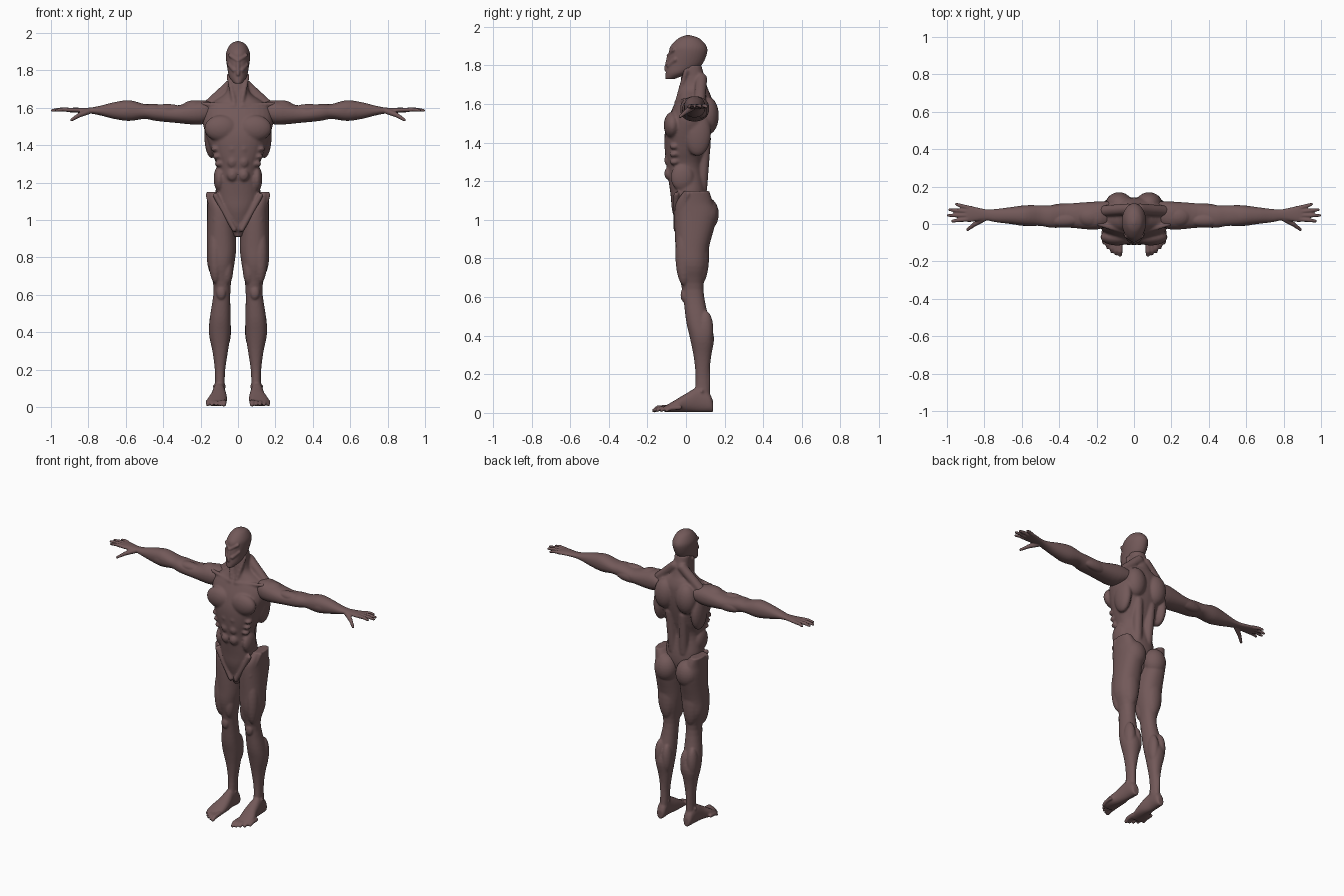
import bpy, bmesh, math
from mathutils import Vector, Matrix

cube = bpy.data.objects.get("Cube")
if cube:
    bpy.data.objects.remove(cube, do_unlink=True)

SKIN = (.17, .1, .1, 1)
skin = bpy.data.materials.new("mauve_brown_skin")
skin.use_nodes = True
skin.diffuse_color = SKIN
shader = skin.node_tree.nodes["Principled BSDF"]
shader.inputs["Base Color"].default_value = SKIN
shader.inputs["Roughness"].default_value = .7


def body(z, half, front, back):
    """Symmetrical section of the trunk or head."""
    return z, -half, half, front, back


def limb(z, inner, outer, front, back):
    """Section of an upright limb."""
    return z, inner, outer, front, back


def reach(x, front, back, low, high):
    """Section of an outstretched limb."""
    return x, front, back, low, high


def sole(y, inner, outer, high):
    """Section of a foot resting on the ground."""
    return y, inner, outer, .004, high


def catmull(a, b, c, d, t):
    """Smooth interpolation between sections b and c."""
    return [q + t / 2 * (r - p + t * (2 * p - 5 * q + 4 * r - s + t * (3 * (q - r) + s - p)))
            for p, q, r, s in zip(a, b, c, d)]


class Part:
    """Pieces that are fused into one smooth object."""

    def __init__(self, name, sides=(1,)):
        self.name = name
        self.sides = sides
        self.bm = bmesh.new()

    def loft(self, sections, axis, count=32, steps=4, power=.9):
        """Closed skin over sections along an axis, with slightly squared ellipses."""
        order = {"x": (1, 2, 0), "y": (0, 2, 1), "z": (0, 1, 2)}[axis]
        padded = [sections[0], *sections, sections[-1]]
        fine = [catmull(*padded[i:i + 4], k / steps)
                for i in range(len(sections) - 1) for k in range(steps)]
        fine.append(sections[-1])
        rings = []
        for position, low_u, high_u, low_v, high_v in fine:
            ring = []
            for j in range(count):
                angle = math.tau * j / count
                c, s = (math.copysign(abs(f(angle)) ** power, f(angle))
                        for f in (math.cos, math.sin))
                point = Vector()
                point[order[0]] = (low_u + high_u + c * (high_u - low_u)) / 2
                point[order[1]] = (low_v + high_v + s * (high_v - low_v)) / 2
                point[order[2]] = position
                ring.append(self.bm.verts.new(point))
            rings.append(ring)
        for low, high in zip(rings, rings[1:]):
            for j in range(count):
                k = (j + 1) % count
                self.bm.faces.new((low[j], low[k], high[k], high[j]))
        self.bm.faces.new(rings[0])
        self.bm.faces.new(rings[-1])

    def muscle(self, at, wide, deep, tall):
        """Ellipsoid bulge."""
        for side in self.sides:
            place = Matrix.Translation((side * at[0], at[1], at[2]))
            bmesh.ops.create_uvsphere(self.bm, u_segments=24, v_segments=14, radius=1,
                                      matrix=place @ Matrix.Diagonal((wide, deep, tall, 1)))

    def cord(self, start, end, thick, taper=1):
        """Tapered rod with rounded ends."""
        thin = thick * taper
        self.muscle(start, thick, thick, thick)
        self.muscle(end, thin, thin, thin)
        for side in self.sides:
            a, b = (Vector((side * p[0], p[1], p[2])) for p in (start, end))
            turn = (b - a).to_track_quat("Z", "Y").to_matrix().to_4x4()
            bmesh.ops.create_cone(self.bm, cap_ends=True, segments=16, radius1=thick,
                                  radius2=thin, depth=(b - a).length,
                                  matrix=Matrix.Translation((a + b) / 2) @ turn)

    def finish(self, voxel, mirrored=False, relax=3):
        """Fuse and soften the pieces."""
        if mirrored:
            bmesh.ops.scale(self.bm, vec=(-1, 1, 1), verts=self.bm.verts)
        bmesh.ops.recalc_face_normals(self.bm, faces=self.bm.faces)
        mesh = bpy.data.meshes.new(self.name)
        self.bm.to_mesh(mesh)
        self.bm.free()
        mesh.materials.append(skin)
        obj = bpy.data.objects.new(self.name, mesh)
        bpy.context.collection.objects.link(obj)
        fuse = obj.modifiers.new("fuse", "REMESH")
        fuse.mode = "VOXEL"
        fuse.voxel_size = voxel
        fuse.use_smooth_shade = True
        soften = obj.modifiers.new("soften", "SMOOTH")
        soften.iterations = relax


# Torso with neck and pelvis wedge
torso = Part("torso", sides=(1, -1))
torso.loft([
    body(z=.91, half=.02, front=-.03, back=.04),
    body(z=1.04, half=.09, front=-.07, back=.1),
    body(z=1.13, half=.12, front=-.08, back=.11),
    body(z=1.27, half=.11, front=-.1, back=.09),
    body(z=1.36, half=.14, front=-.11, back=.11),
    body(z=1.45, half=.17, front=-.11, back=.13),
    body(z=1.53, half=.19, front=-.09, back=.14),
    body(z=1.6, half=.18, front=-.06, back=.14),
    body(z=1.64, half=.12, front=-.04, back=.13),
    body(z=1.69, half=.06, front=-.03, back=.11),
    body(z=1.8, half=.05, front=-.02, back=.08)], axis="z")
chest, blade, lat, flank = (.09, -.07, 1.49), (.08, .11, 1.54), (.14, .06, 1.45), (.1, -.02, 1.22)
torso.muscle(chest, wide=.09, deep=.045, tall=.07)
torso.muscle(blade, wide=.07, deep=.06, tall=.1)
torso.muscle(lat, wide=.04, deep=.07, tall=.12)
torso.muscle(flank, wide=.03, deep=.06, tall=.07)
torso.cord(start=(.04, .08, 1.16), end=(.05, .1, 1.42), thick=.03)     # lower back
torso.cord(start=(.03, .08, 1.73), end=(.16, .07, 1.61), thick=.03)    # neck slope
torso.cord(start=(.02, -.05, 1.61), end=(.19, 0, 1.62), thick=.012)    # collarbone
torso.cord(start=(.05, 0, 1.77), end=(.02, -.04, 1.63), thick=.013)    # neck cord
torso.cord(start=(.12, -.05, 1.13), end=(.02, -.05, .95), thick=.015)  # groin line
for row in range(3):
    torso.muscle((.03, -.085, 1.38 - .07 * row), wide=.03, deep=.028, tall=.034)          # belly
    torso.muscle((.12 - .01 * row, -.06, 1.38 - .04 * row), wide=.025, deep=.025, tall=.016)  # ribs
torso.finish(voxel=.007, relax=4)

# Head with masked face
head = Part("head", sides=(1, -1))
head.loft([
    body(z=1.73, half=.02, front=-.107, back=-.06),
    body(z=1.76, half=.045, front=-.105, back=.02),
    body(z=1.8, half=.055, front=-.1, back=.08),
    body(z=1.86, half=.064, front=-.09, back=.108),
    body(z=1.9, half=.062, front=-.08, back=.106),
    body(z=1.94, half=.04, front=-.04, back=.07),
    body(z=1.957, half=.006, front=0, back=.02)], axis="z", power=1)
head.cord(start=(0, -.09, 1.84), end=(0, -.104, 1.78), thick=.01)       # nose ridge
head.cord(start=(.045, -.065, 1.88), end=(0, -.092, 1.85), thick=.009)  # brow
head.cord(start=(.045, -.055, 1.83), end=(.02, -.09, 1.8), thick=.012)  # cheek
head.finish(voxel=.005, relax=2)

for side, flip in (("left", False), ("right", True)):
    # Arm and palm
    arm = Part(side + "_arm")
    arm.loft([
        reach(x=.12, front=0, back=.12, low=1.54, high=1.62),
        reach(x=.2, front=-.03, back=.12, low=1.51, high=1.64),
        reach(x=.34, front=-.02, back=.11, low=1.52, high=1.61),
        reach(x=.44, front=-.02, back=.1, low=1.53, high=1.62),
        reach(x=.5, front=-.01, back=.1, low=1.54, high=1.62),
        reach(x=.58, front=-.01, back=.1, low=1.53, high=1.64),
        reach(x=.66, front=0, back=.09, low=1.54, high=1.63),
        reach(x=.74, front=.01, back=.08, low=1.56, high=1.61),
        reach(x=.8, front=.02, back=.08, low=1.57, high=1.6),
        reach(x=.89, front=.01, back=.1, low=1.575, high=1.6),
        reach(x=.92, front=.03, back=.09, low=1.58, high=1.59)], axis="x")
    shoulder, biceps, triceps, forearm = (.23, .04, 1.59), (.38, .02, 1.59), (.37, .08, 1.56), (.59, .04, 1.58)
    arm.muscle(shoulder, wide=.08, deep=.06, tall=.05)
    arm.muscle(biceps, wide=.09, deep=.035, tall=.03)
    arm.muscle(triceps, wide=.1, deep=.03, tall=.035)
    arm.muscle(forearm, wide=.09, deep=.05, tall=.05)
    # Fingers, spread from front to back, then the thumb
    for finger, tip in enumerate((.97, .993, .985, .95)):
        y = .025 + .021 * finger
        spread = .009 * (finger - 1)
        knuckle = ((.9 + tip) / 2, y + spread / 2, 1.591)
        arm.cord(start=(.89, y, 1.588), end=knuckle, thick=.012, taper=.9)
        arm.cord(start=knuckle, end=(tip, y + spread, 1.586), thick=.011, taper=.7)
    thumb = (.85, 0, 1.56)
    arm.cord(start=(.8, .03, 1.58), end=thumb, thick=.016, taper=.8)
    arm.cord(start=thumb, end=(.89, -.03, 1.535), thick=.012, taper=.7)
    arm.finish(voxel=.0045, mirrored=flip)

    # Leg with flared hip
    leg = Part(side + "_leg")
    leg.loft([
        limb(z=1.15, inner=.1, outer=.17, front=-.01, back=.12),
        limb(z=1.09, inner=.05, outer=.165, front=-.05, back=.14),
        limb(z=1.02, inner=.02, outer=.165, front=-.06, back=.16),
        limb(z=.86, inner=.01, outer=.166, front=-.055, back=.12),
        limb(z=.76, inner=.02, outer=.163, front=-.05, back=.11),
        limb(z=.64, inner=.04, outer=.13, front=-.02, back=.09),
        limb(z=.48, inner=.04, outer=.15, front=0, back=.12),
        limb(z=.39, inner=.04, outer=.155, front=.02, back=.145),
        limb(z=.29, inner=.055, outer=.135, front=.04, back=.13),
        limb(z=.18, inner=.07, outer=.123, front=.05, back=.12),
        limb(z=.05, inner=.07, outer=.125, front=.04, back=.13)], axis="z")
    buttock, outer_thigh, inner_thigh = (.08, .1, 1.03), (.12, -.01, .82), (.06, 0, .74)
    hamstring, kneecap, calf = (.09, .08, .82), (.09, -.01, .61), (.07, .1, .41)
    leg.muscle(buttock, wide=.075, deep=.07, tall=.09)
    leg.muscle(outer_thigh, wide=.04, deep=.045, tall=.16)
    leg.muscle(inner_thigh, wide=.035, deep=.04, tall=.09)
    leg.muscle(hamstring, wide=.055, deep=.04, tall=.15)
    leg.muscle(kneecap, wide=.026, deep=.018, tall=.036)
    leg.muscle(calf, wide=.033, deep=.042, tall=.1)
    leg.muscle((.12, .1, .43), wide=.035, deep=.042, tall=.1)             # outer calf
    leg.muscle((.1, .08, .11), wide=.036, deep=.016, tall=.018)           # ankle bones
    leg.cord(start=(.16, .01, 1.135), end=(.12, -.04, 1), thick=.014)     # hip crest
    leg.cord(start=(.1, .11, .25), end=(.1, .11, .06), thick=.015)        # heel tendon
    # Foot and toes
    leg.loft([
        sole(y=.14, inner=.08, outer=.12, high=.06),
        sole(y=.12, inner=.07, outer=.13, high=.1),
        sole(y=.06, inner=.07, outer=.135, high=.13),
        sole(y=0, inner=.06, outer=.145, high=.1),
        sole(y=-.06, inner=.06, outer=.165, high=.064),
        sole(y=-.11, inner=.07, outer=.16, high=.035)], axis="y")
    for toe in range(5):
        x, y = .075 + .022 * toe, -.165 + .004 * toe ** 2
        thick = .011 if toe else .015
        leg.cord(start=(x, y + .07, .028), end=(x, y + .02, .024), thick=thick)
        leg.cord(start=(x, y + .02, .024), end=(x, y, .012), thick=thick, taper=.75)
    leg.finish(voxel=.006, mirrored=flip)
